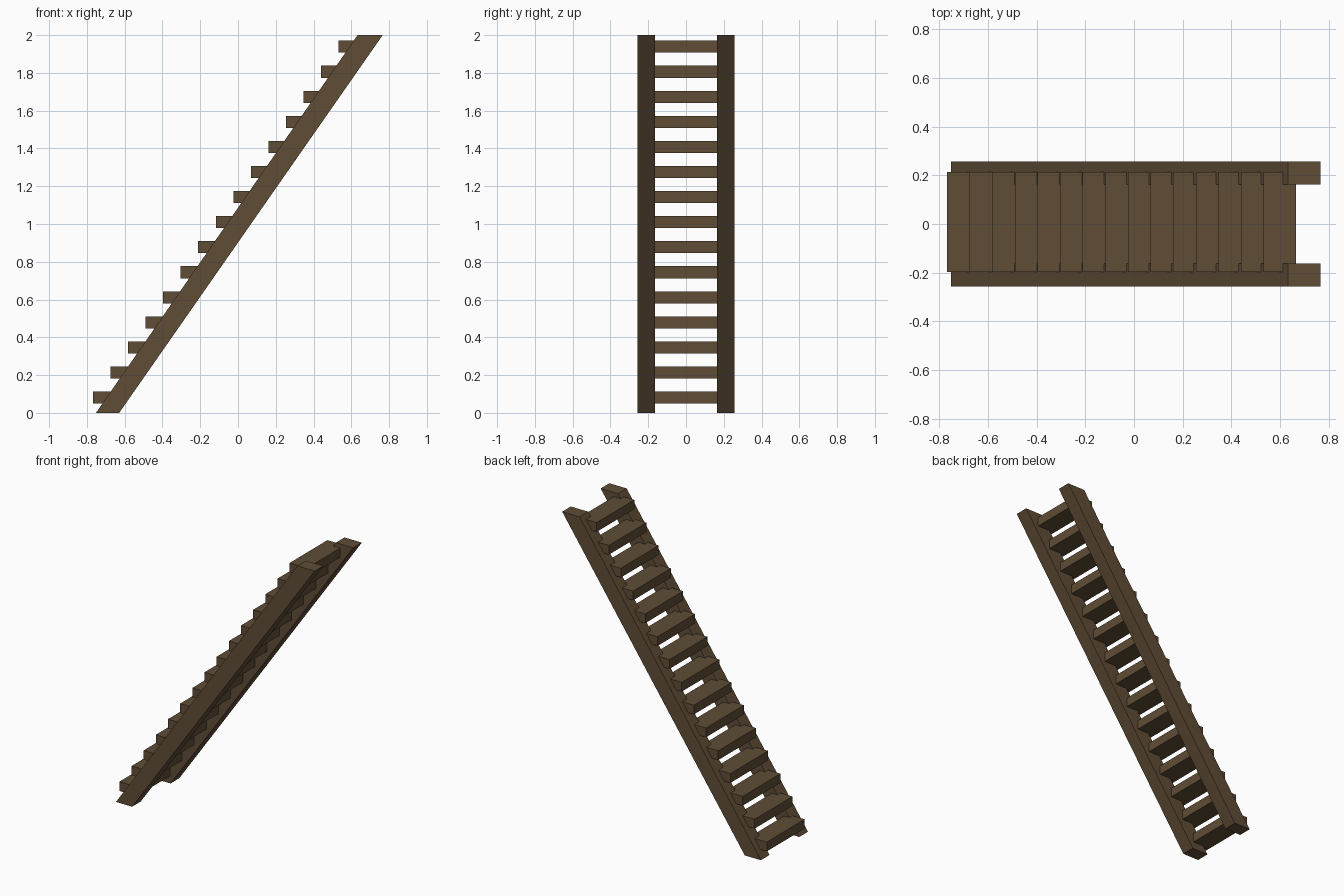
import bpy, bmesh

if "Cube" in bpy.data.objects:
    bpy.data.objects.remove(bpy.data.objects["Cube"])

wood = bpy.data.materials.new("dark brown wood")
wood.diffuse_color = (0.115, 0.073, 0.037, 1)
wood.use_nodes = True
wood.node_tree.nodes["Principled BSDF"].inputs["Base Color"].default_value = wood.diffuse_color


def prism(name, profile, y0, y1):
    """Extrude an x-z outline from y0 to y1."""
    bm = bmesh.new()
    face = bm.faces.new([bm.verts.new((x, y0, z)) for x, z in profile])
    ext = bmesh.ops.extrude_face_region(bm, geom=[face])
    verts = [v for v in ext["geom"] if isinstance(v, bmesh.types.BMVert)]
    bmesh.ops.translate(bm, verts=verts, vec=(0, y1 - y0, 0))
    bmesh.ops.recalc_face_normals(bm, faces=bm.faces)
    mesh = bpy.data.meshes.new(name)
    bm.to_mesh(mesh)
    bm.free()
    mesh.materials.append(wood)
    obj = bpy.data.objects.new(name, mesh)
    bpy.context.collection.objects.link(obj)
    return obj


# Two slanted side rails, cut level at floor and top
rail = [(-0.752, 0), (-0.629, 0), (0.766, 2), (0.633, 2)]
prism("front_rail", rail, -0.257, -0.163)
prism("back_rail", rail, 0.163, 0.257)

# Fifteen treads let into the rails
for i in range(15):
    x = -0.768 + i * 0.0929
    z = 0.049 + i * 0.1327
    tread = [(x, z), (x + 0.133, z), (x + 0.133, z + 0.064), (x, z + 0.064)]
    prism(f"tread_{i + 1}", tread, -0.1975, 0.2145)
